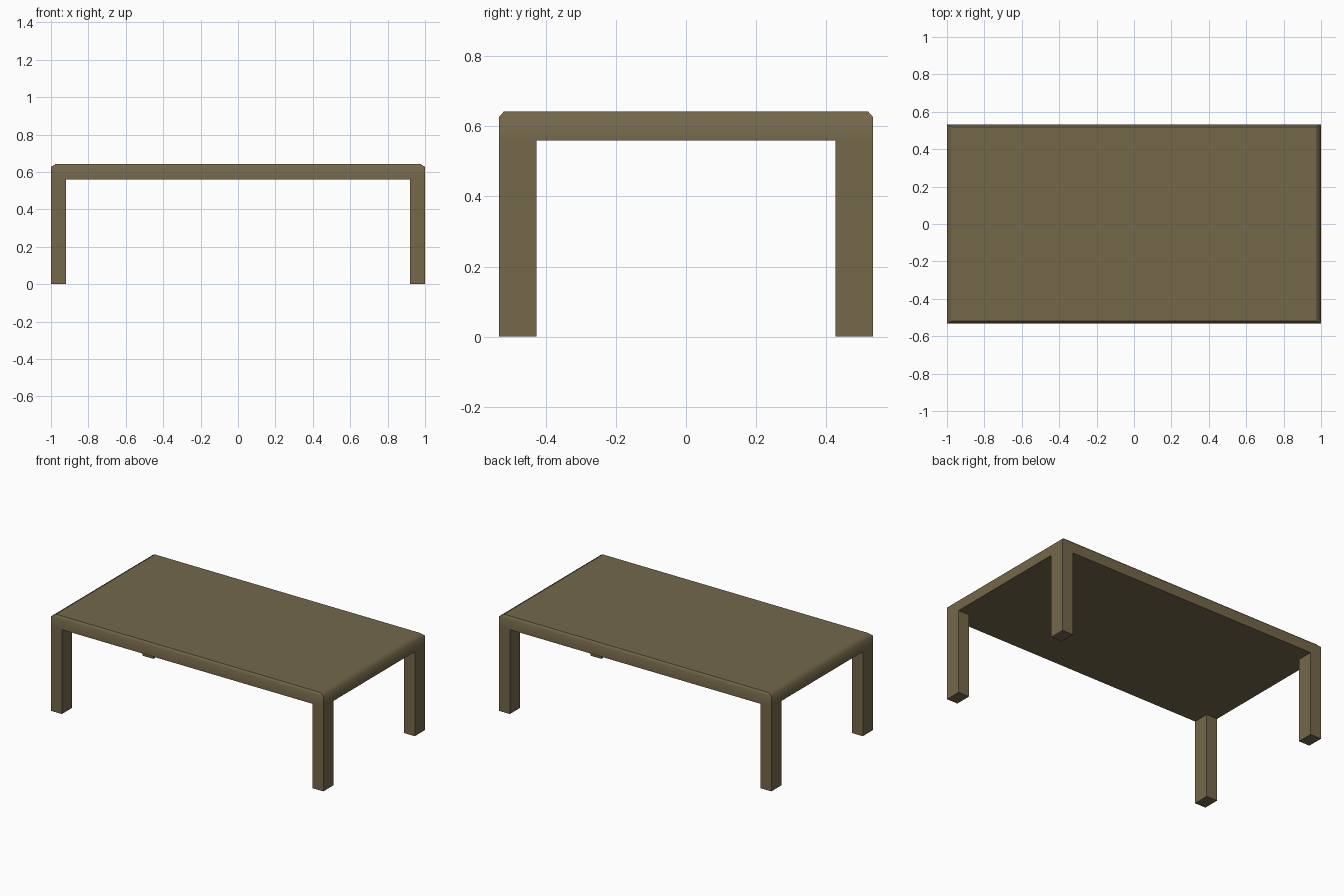
import bpy, bmesh

if "Cube" in bpy.data.objects:
    bpy.data.objects.remove(bpy.data.objects["Cube"])

HX, HY = 1.0, 0.533          # half length and half depth
Z_UNDER, Z_EDGE, Z_TOP = 0.56, 0.627, 0.643
LEG_X, LEG_Y = 0.08, 0.107   # leg thickness

wood = bpy.data.materials.new("olive brown wood")
wood.diffuse_color = (0.175, 0.138, 0.068, 1)
wood.use_nodes = True
wood.node_tree.nodes["Principled BSDF"].inputs["Base Color"].default_value = wood.diffuse_color


def loft(name, rings):
    """Closed solid through stacked rectangles (x0, x1, y0, y1, z)."""
    bm = bmesh.new()
    loops = [[bm.verts.new(p) for p in ((x0, y0, z), (x1, y0, z), (x1, y1, z), (x0, y1, z))]
             for x0, x1, y0, y1, z in rings]
    bm.faces.new(loops[0][::-1])
    bm.faces.new(loops[-1])
    for a, b in zip(loops, loops[1:]):
        for i in range(4):
            j = (i + 1) % 4
            bm.faces.new((a[i], a[j], b[j], b[i]))
    bmesh.ops.recalc_face_normals(bm, faces=bm.faces)
    mesh = bpy.data.meshes.new(name)
    # Round-looking rim: smooth across the bevel, sharp elsewhere
    for e in bm.edges:
        heights = [v.co.z for v in e.verts]
        e.smooth = all(abs(h - Z_EDGE) < 1e-4 for h in heights)
    for f in bm.faces:
        f.smooth = True
    bm.to_mesh(mesh)
    bm.free()
    mesh.materials.append(wood)
    obj = bpy.data.objects.new(name, mesh)
    bpy.context.collection.objects.link(obj)
    return obj


# Table top slab with bevelled upper rim
loft("table_top", [(-HX, HX, -HY, HY, Z_UNDER),
                   (-HX, HX, -HY, HY, Z_EDGE),
                   (-HX + 0.026, HX - 0.026, -HY + 0.014, HY - 0.014, Z_TOP)])

# Four corner legs, flush with the outer faces
for sx, side in ((-1, "left"), (1, "right")):
    for sy, end in ((-1, "front"), (1, "back")):
        xs = sorted((sx * HX, sx * (HX - LEG_X)))
        ys = sorted((sy * HY, sy * (HY - LEG_Y)))
        loft(f"{end}_{side}_leg", [(*xs, *ys, 0), (*xs, *ys, Z_UNDER)])
